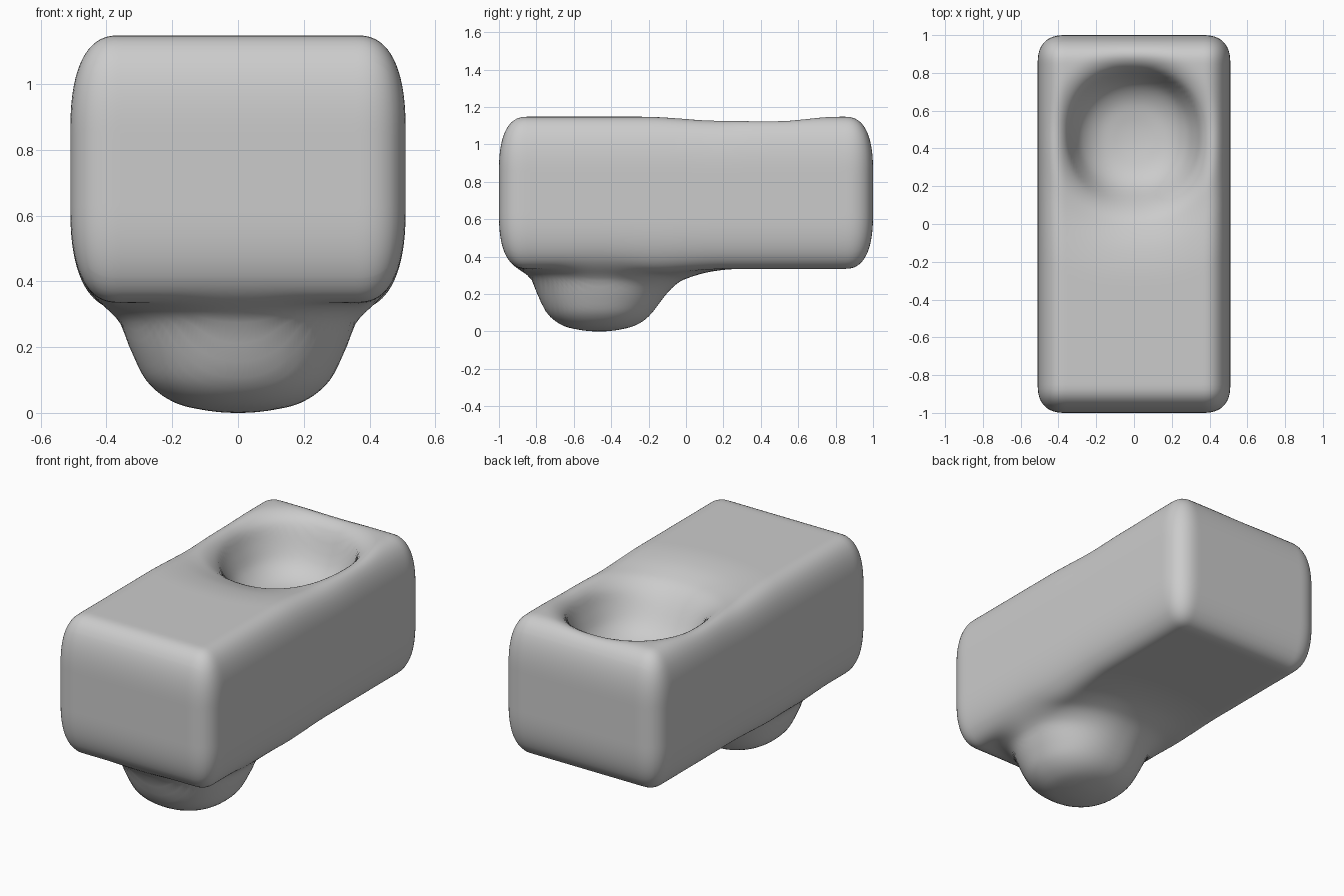
import bpy
import bmesh
from mathutils import Vector

if "Cube" in bpy.data.objects:
    bpy.data.objects.remove(bpy.data.objects["Cube"], do_unlink=True)

# Overall block size and corner rounding
BOTTOM, TOP = 0.335, 1.148
MID = (BOTTOM + TOP) / 2
HALF = Vector((0.51, 1.0, (TOP - BOTTOM) / 2))
ROUND = Vector((0.15, 0.15, 0.3))
POWER = 2.5
BUMP_Y = -0.465

# Relief depth against distance from the bump centre: steep side, long-tailed side
STEEP = [(0, .335), (.1, .327), (.2, .3), (.28, .235), (.33, .135), (.36, .06), (.42, .012), (.5, 0)]
TAILED = [(0, .335), (.1, .327), (.2, .3), (.27, .25), (.36, .135), (.41, .085), (.46, .055), (.6, .015), (.78, 0)]


def grey_material(name, value):
    mat = bpy.data.materials.new(name)
    mat.use_nodes = True
    colour = (value, value, value, 1)
    mat.diffuse_color = colour
    mat.node_tree.nodes["Principled BSDF"].inputs["Base Color"].default_value = colour
    return mat


def smooth_curve(points, r):
    """Hermite interpolation through the profile points."""
    if r >= points[-1][0]:
        return 0.0

    def slope(i):
        if i == 0 or i == len(points) - 1:
            return 0.0
        a, b = points[i - 1], points[i + 1]
        return (b[1] - a[1]) / (b[0] - a[0])

    i = max(k for k, p in enumerate(points) if p[0] <= r)
    (x0, y0), (x1, y1) = points[i], points[i + 1]
    w = x1 - x0
    t = (r - x0) / w
    blend = t * t * (3 - 2 * t)
    return (y0 + (y1 - y0) * blend + w * slope(i) * t * (1 - t) ** 2
            - w * slope(i + 1) * t * t * (1 - t))


def relief(x, y):
    """Depth of the bump; the side towards the block centre fades out slowly."""
    dy = y - BUMP_Y
    r = (abs(x) ** 2.2 + abs(dy) ** 2.2) ** (1 / 2.2)
    inward = max(0.0, dy / r) ** 2 if r > 0 else 0.0
    return smooth_curve(STEEP, r) * (1 - inward) + smooth_curve(TAILED, r) * inward


def rounded(p):
    """Move a point of the sharp box onto the soft-edged box."""
    core, d = Vector(), Vector()
    for i in range(3):
        limit = HALF[i] - ROUND[i]
        core[i] = max(-limit, min(limit, p[i]))
        d[i] = (p[i] - core[i]) / ROUND[i]
    norm = sum(abs(c) ** POWER for c in d) ** (1 / POWER)
    d *= max(abs(c) for c in d) / norm
    return Vector(core[i] + d[i] * ROUND[i] for i in range(3))


# Soft block with a bump beneath the front and a matching hollow on top of the back
bm = bmesh.new()
bmesh.ops.create_cube(bm, size=2)
bmesh.ops.subdivide_edges(bm, edges=bm.edges[:], cuts=79, use_grid_fill=True)
for v in bm.verts:
    p = rounded(Vector(v.co[i] * HALF[i] for i in range(3)))
    depth = relief(p.x, p.y) if p.z < 0 else relief(p.x, -p.y)
    v.co = (p.x, p.y, p.z + MID - depth)
for f in bm.faces:
    f.smooth = True
bmesh.ops.recalc_face_normals(bm, faces=bm.faces[:])
mesh = bpy.data.meshes.new("soft_block")
bm.to_mesh(mesh)
bm.free()
mesh.materials.append(grey_material("light_grey", 0.6))
block = bpy.data.objects.new("soft_block", mesh)
bpy.context.collection.objects.link(block)
